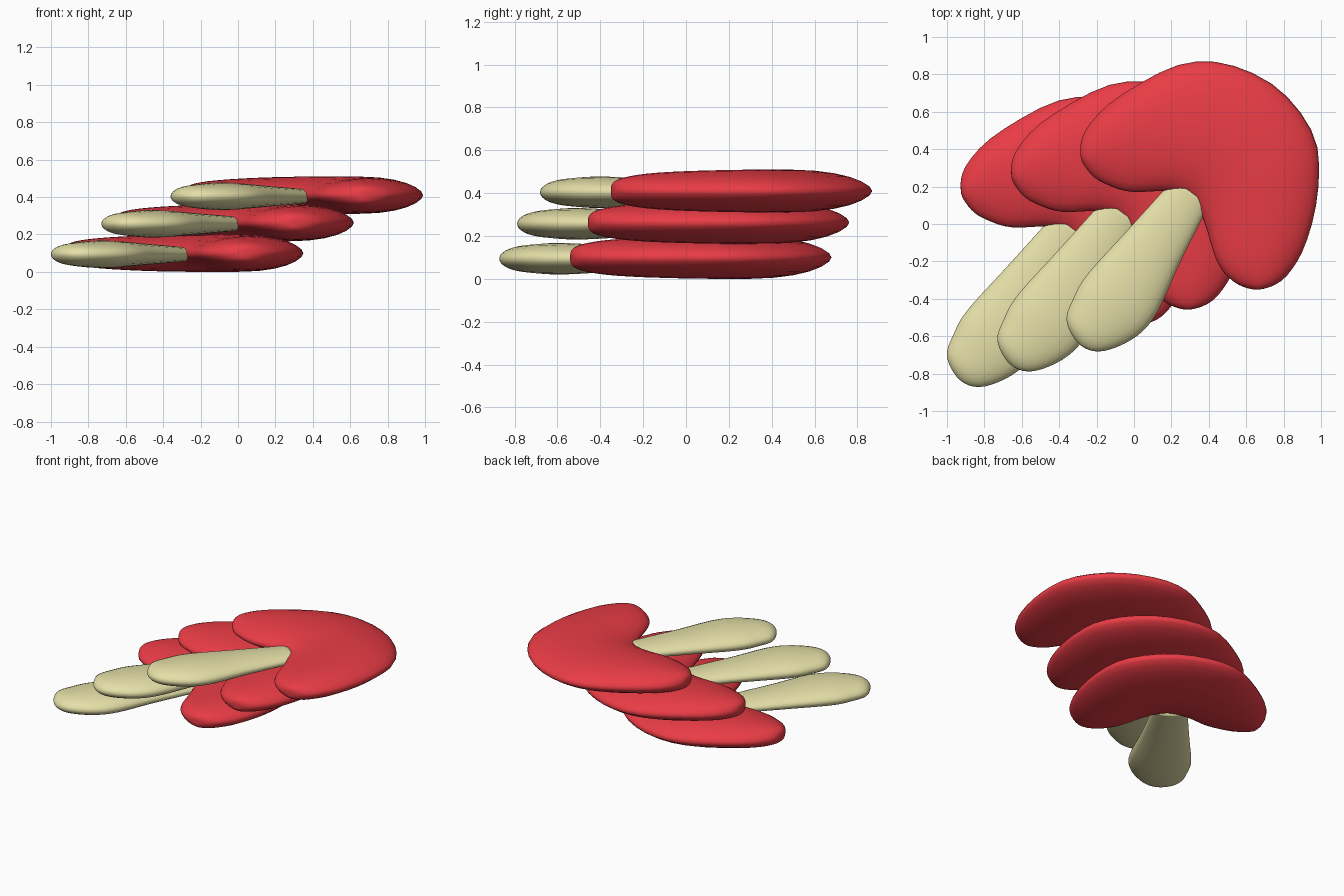
import bpy, bmesh, math
from mathutils import Vector

if "Cube" in bpy.data.objects:
    bpy.data.objects.remove(bpy.data.objects["Cube"])


def material(name, colour):
    m = bpy.data.materials.new(name)
    m.diffuse_color = (*colour, 1)
    m.use_nodes = True
    m.node_tree.nodes["Principled BSDF"].inputs["Base Color"].default_value = m.diffuse_color
    return m


def spline(pts, before, after, f):
    """Catmull-Rom point at f (0..1) through pts."""
    p = [Vector(q) for q in [before] + pts + [after]]
    s = f * (len(pts) - 1)
    i = min(int(s), len(pts) - 2)
    t = s - i
    a, b, c, d = p[i:i + 4]
    return 0.5 * (2 * b + (c - a) * t + (2 * a - 5 * b + 4 * c - d) * t * t
                  + (3 * b - a - 3 * c + d) * t ** 3)


def pillow(name, one, two, fractions, height, power, z, closed, mat, sides=24):
    """Loft flattened sections between two edge curves that share a start point."""
    end1, end2 = (two[-2], one[-2]) if closed else (one[-1], two[-1])
    bm = bmesh.new()
    rings = []
    for f in fractions:
        a = spline(one, two[1], end1, f)
        b = spline(two, one[1], end2, f)
        mid, half = (a + b) / 2, (a - b) / 2
        ring = []
        for k in range(sides):
            t = 2 * math.pi * k / sides
            s = math.sin(t)
            xy = mid + half * math.cos(t)
            ring.append(bm.verts.new((xy.x, xy.y, z + height(f) * math.copysign(abs(s) ** power, s))))
        rings.append(ring)
    for r, q in zip(rings, rings[1:]):
        for k in range(sides):
            n = (k + 1) % sides
            bm.faces.new((r[k], r[n], q[n], q[k]))
    if not closed:
        bm.faces.new(rings[-1])
    bmesh.ops.remove_doubles(bm, verts=bm.verts, dist=0.0005)
    bmesh.ops.recalc_face_normals(bm, faces=bm.faces)
    me = bpy.data.meshes.new(name)
    bm.to_mesh(me)
    bm.free()
    me.materials.append(mat)
    me.shade_smooth()
    ob = bpy.data.objects.new(name, me)
    bpy.context.collection.objects.link(ob)
    return ob


red = material("cap_red", (0.82, 0.045, 0.06))
cream = material("stem_cream", (0.78, 0.74, 0.39))

# Cap edges: domed outer side and notched inner side, tip to tip
tip_a, tip_b = (-0.285, 0.36), (0.67, -0.35)
outer = [tip_a, (-0.27, 0.48), (-0.16, 0.62), (0.02, 0.745), (0.22, 0.845), (0.40, 0.87),
         (0.58, 0.83), (0.75, 0.74), (0.88, 0.61), (0.97, 0.45), (0.99, 0.28),
         (0.97, 0.08), (0.92, -0.10), (0.86, -0.22), (0.78, -0.31), tip_b]
inner = [tip_a, (-0.25, 0.29), (-0.20, 0.24), (-0.13, 0.205), (-0.06, 0.18), (0.02, 0.17),
         (0.10, 0.175), (0.20, 0.175), (0.29, 0.15), (0.345, 0.08), (0.38, 0.0),
         (0.41, -0.10), (0.44, -0.19), (0.49, -0.27), (0.57, -0.33), tip_b]

# Stem edges: rounded fat base, narrow end tucked into the cap
base = (-0.29, -0.645)
left = [base, (-0.36, -0.52), (-0.325, -0.40), (-0.25, -0.27), (-0.05, -0.05), (0.14, 0.16), (0.21, 0.24)]
right = [base, (-0.17, -0.68), (0.0, -0.61), (0.12, -0.48), (0.24, -0.22), (0.36, 0.02), (0.40, 0.10)]


def cap_height(f):
    return 0.1 * max(0, 1 - abs(2 * f - 1) ** 2.6) ** 0.55


def stem_height(f):
    profile = [(0, 0), (1, 0.05), (2, 0.068), (3, 0.073), (4, 0.06), (5, 0.047), (6, 0.042)]
    return max(0, spline(profile, (1, -0.05), (7, 0.042), f).y)


cap_steps = [(1 - math.cos(math.pi * i / 40)) / 2 for i in range(41)]
stem_steps = [(i / 28) ** 1.5 for i in range(29)]

# Three identical mushrooms fanned out in a stack
for label, shift in (("top", (0, 0, 0)), ("middle", (-0.37, -0.107, -0.147)), ("bottom", (-0.64, -0.19, -0.31))):
    cap = pillow(label + "_mushroom_cap", outer, inner, cap_steps, cap_height, 1.15, 0.41, True, red)
    stem = pillow(label + "_mushroom_stem", left, right, stem_steps, stem_height, 1.0, 0.404, False, cream)
    cap.location = stem.location = shift
